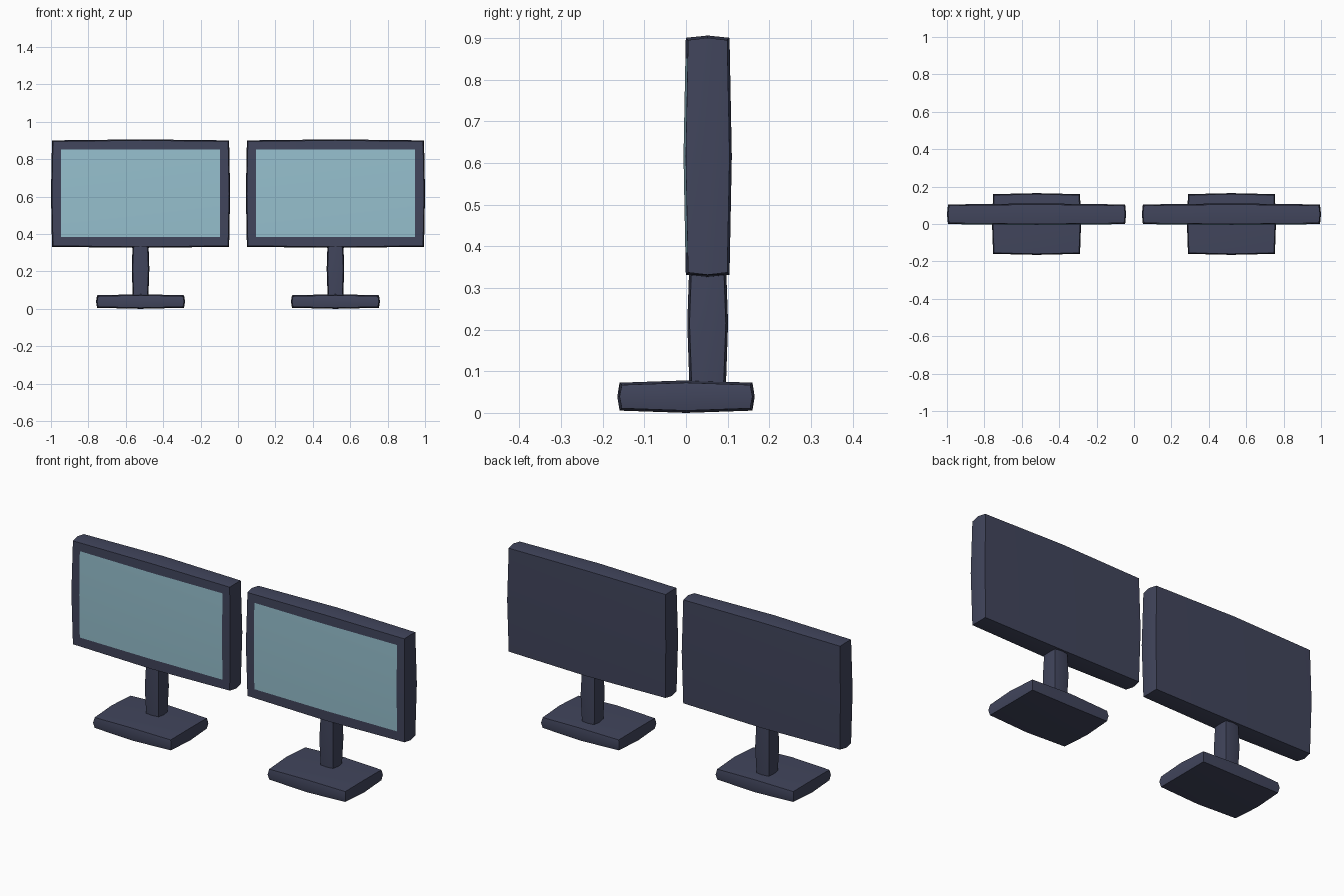
import bpy, bmesh
from mathutils import Vector

if "Cube" in bpy.data.objects:
    bpy.data.objects.remove(bpy.data.objects["Cube"])


def material(name, color):
    m = bpy.data.materials.new(name)
    m.diffuse_color = (*color, 1)
    m.use_nodes = True
    m.node_tree.nodes["Principled BSDF"].inputs["Base Color"].default_value = m.diffuse_color
    return m


def lin(*rgb):
    return [((c / 255 + 0.055) / 1.055) ** 2.4 for c in rgb]


BODY = material("dark slate plastic", lin(65, 69, 92))
SCREEN = material("pale blue screen", lin(150, 192, 206))
SOFT = 0.0055   # how far edges and corners are pulled in


def soft_box(name, center, half, screen=None):
    """Slightly pillowed box: full size at face centres, smaller at edges and corners."""
    bm = bmesh.new()
    bmesh.ops.create_cube(bm, size=2)
    bmesh.ops.subdivide_edges(bm, edges=bm.edges[:], cuts=1, use_grid_fill=True)
    for v in bm.verts:
        s = [round(c) for c in v.co]
        n = sum(abs(c) for c in s)
        v.co = Vector(s[i] * (half[i] - SOFT * (n - 1)) for i in range(3))
    bm.normal_update()

    # cut the screen rectangle into the front face only
    if screen:
        x0, x1, z0, z1 = screen
        for axis, at in ((0, x0), (0, x1), (2, z0), (2, z1)):
            faces = [f for f in bm.faces if f.normal.y < -0.8]
            geom = faces + list({e for f in faces for e in f.edges}) \
                + list({v for f in faces for v in f.verts})
            co, no = Vector(), Vector()
            co[axis], no[axis] = at, 1
            bmesh.ops.bisect_plane(bm, geom=geom, plane_co=co, plane_no=no)
            bm.normal_update()
        for f in bm.faces:
            c = f.calc_center_median()
            if f.normal.y < -0.8 and x0 < c.x < x1 and z0 < c.z < z1:
                f.material_index = 1

    me = bpy.data.meshes.new(name)
    bm.to_mesh(me)
    bm.free()
    me.materials.append(BODY)
    if screen:
        me.materials.append(SCREEN)
    ob = bpy.data.objects.new(name, me)
    ob.location = center
    bpy.context.collection.objects.link(ob)
    bpy.ops.object.select_all(action='DESELECT')
    ob.select_set(True)
    bpy.context.view_layer.objects.active = ob
    bpy.ops.object.shade_smooth_by_angle(angle=0.55)
    return ob


# two identical monitors side by side
for side, x in (("left", -0.521), ("right", 0.521)):
    soft_box(side + "_base", (x, 0, 0.039), (0.238, 0.165, 0.039))
    soft_box(side + "_stand", (x, 0.052, 0.215), (0.047, 0.049, 0.165))
    soft_box(side + "_monitor", (x, 0.052, 0.616), (0.479, 0.058, 0.290),
             screen=(-0.426, 0.426, -0.231, 0.235))
